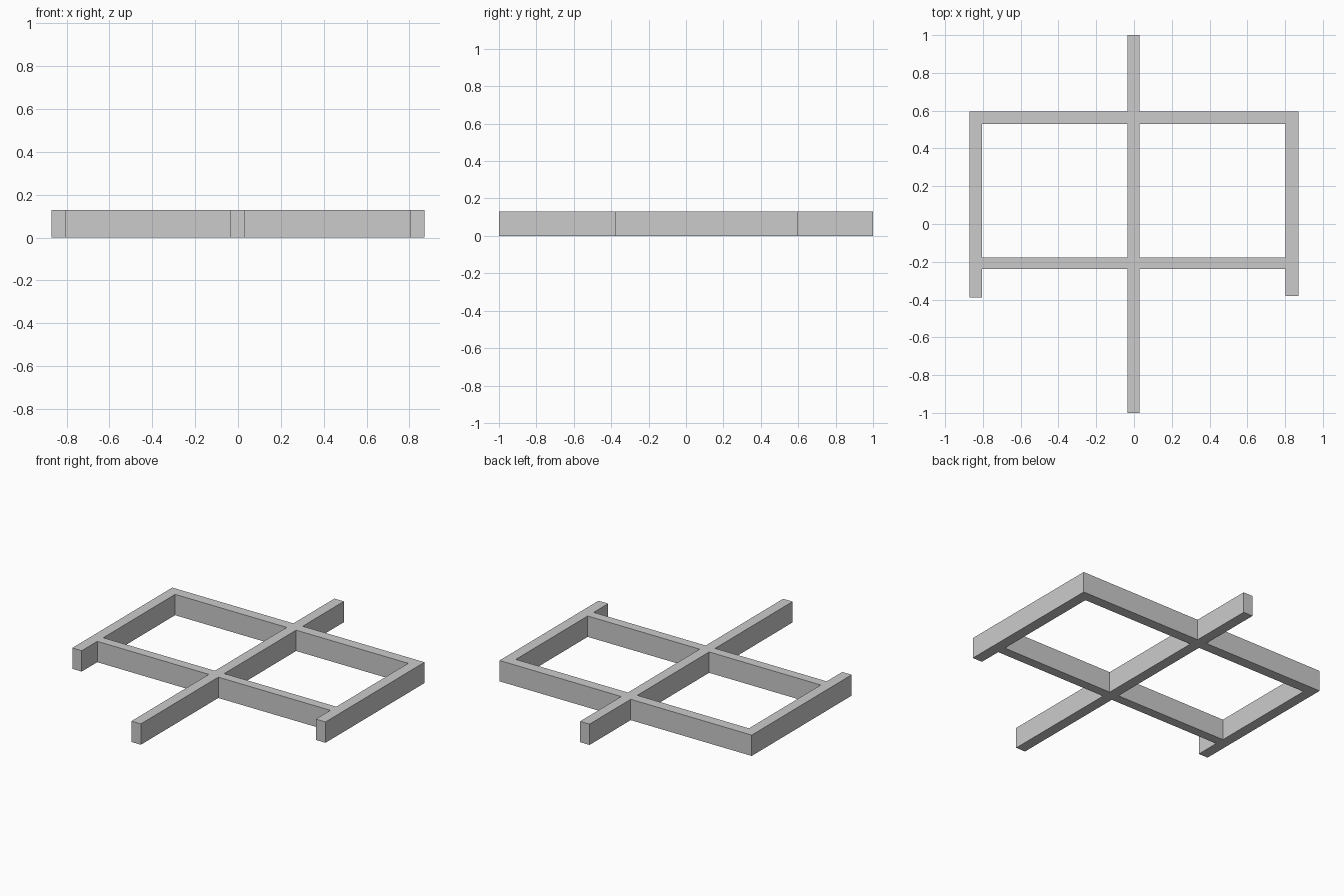
import bpy
import bmesh

if "Cube" in bpy.data.objects:
    bpy.data.objects.remove(bpy.data.objects["Cube"], do_unlink=True)

HEIGHT = 0.13

# Bars of the frame as (x min, x max, y min, y max)
bars = {
    "centre": (-0.035, 0.03, -1.0, 1.0),
    "right_side": (-0.87, -0.805, -0.39, 0.595),
    "left_side": (0.803, 0.87, -0.38, 0.595),
    "back": (-0.87, 0.87, 0.53, 0.595),
    "front": (-0.87, 0.87, -0.237, -0.178),
}

# Plain grey material
grey = bpy.data.materials.new("light_grey")
grey.use_nodes = True
colour = (0.6, 0.6, 0.6, 1)
grey.diffuse_color = colour
grey.node_tree.nodes["Principled BSDF"].inputs["Base Color"].default_value = colour


def covered(x, y):
    return any(x0 < x < x1 and y0 < y < y1 for x0, x1, y0, y1 in bars.values())


# Merge the bars into one flat footprint without inner walls
xs = sorted({v for b in bars.values() for v in b[:2]})
ys = sorted({v for b in bars.values() for v in b[2:]})
bm = bmesh.new()
for x0, x1 in zip(xs, xs[1:]):
    for y0, y1 in zip(ys, ys[1:]):
        if covered((x0 + x1) / 2, (y0 + y1) / 2):
            corners = ((x0, y0), (x1, y0), (x1, y1), (x0, y1))
            bm.faces.new([bm.verts.new((x, y, 0)) for x, y in corners])
bmesh.ops.remove_doubles(bm, verts=bm.verts, dist=0.0001)

# Raise the footprint into a solid frame
raised = bmesh.ops.extrude_face_region(bm, geom=bm.faces[:], use_keep_orig=True)
top = [g for g in raised["geom"] if isinstance(g, bmesh.types.BMVert)]
bmesh.ops.translate(bm, verts=top, vec=(0, 0, HEIGHT))
bmesh.ops.recalc_face_normals(bm, faces=bm.faces)

mesh = bpy.data.meshes.new("crossed_frame")
bm.to_mesh(mesh)
bm.free()
mesh.materials.append(grey)
frame = bpy.data.objects.new("crossed_frame", mesh)
bpy.context.collection.objects.link(frame)
